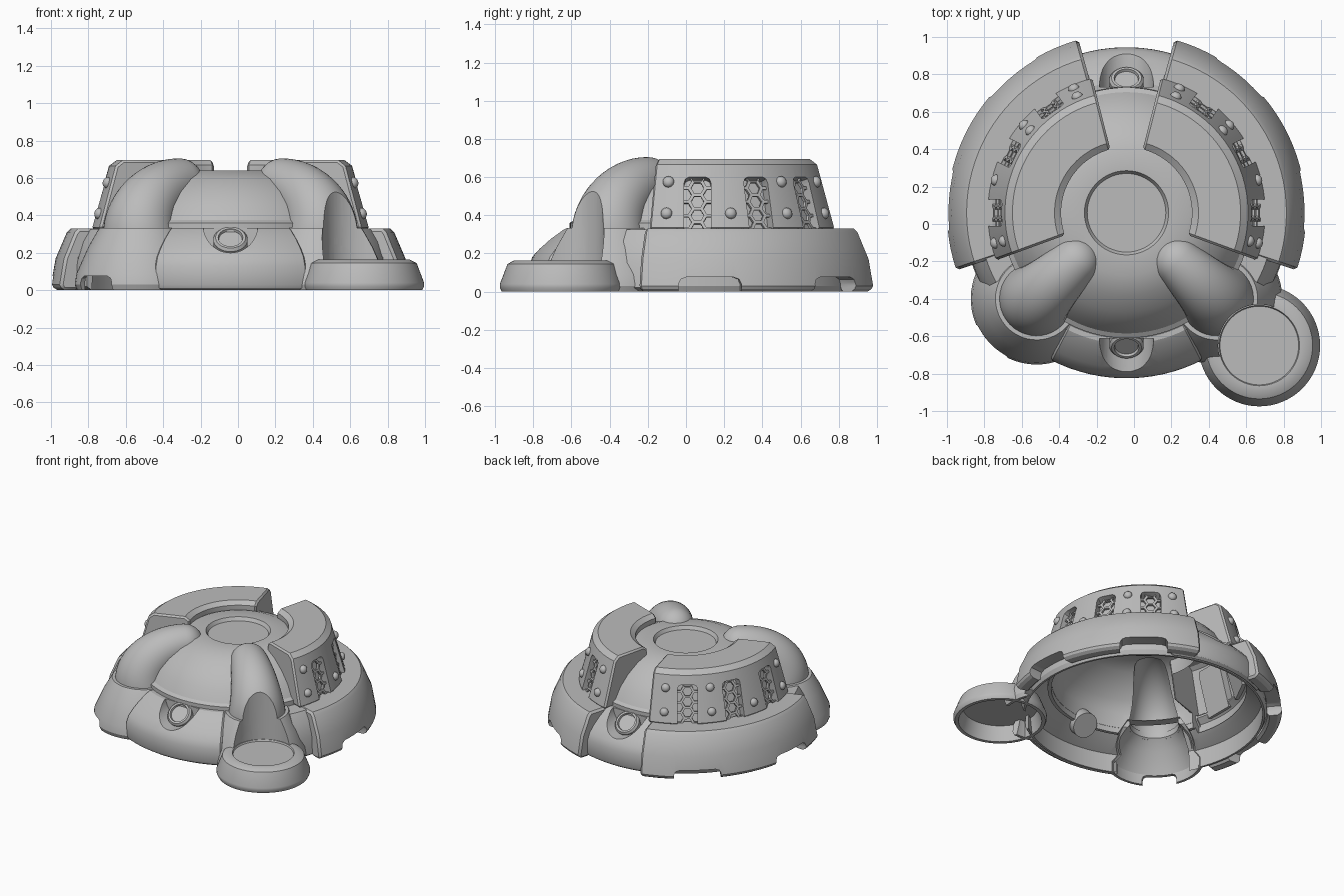
import bpy, bmesh
from math import sin, cos, pi, radians, sqrt
from mathutils import Matrix

if "Cube" in bpy.data.objects:
    bpy.data.objects.remove(bpy.data.objects["Cube"])

# Single matte grey for every part
grey = bpy.data.materials.new("plain_grey")
grey.use_nodes = True
grey.diffuse_color = (0.5, 0.5, 0.5, 1)
grey.node_tree.nodes["Principled BSDF"].inputs["Base Color"].default_value = (0.5, 0.5, 0.5, 1)

CENTRE = Matrix.Translation((-0.04, 0.06, 0))
FOOT = Matrix.Translation((0.67, -0.65, 0))
parts = []


def finish(name, bm, matrix=CENTRE, keep=True):
    bmesh.ops.remove_doubles(bm, verts=bm.verts, dist=1e-5)
    bmesh.ops.recalc_face_normals(bm, faces=bm.faces)
    mesh = bpy.data.meshes.new(name)
    bm.to_mesh(mesh)
    bm.free()
    mesh.materials.append(grey)
    ob = bpy.data.objects.new(name, mesh)
    ob.matrix_world = matrix
    bpy.context.collection.objects.link(ob)
    if keep:
        parts.append(ob)
    return ob


def skin(bm, rings, wrap):
    # Join neighbouring closed loops with quads, capping the ends if open
    n = len(rings[0])
    pairs = list(zip(rings, rings[1:])) + ([(rings[-1], rings[0])] if wrap else [])
    for a, b in pairs:
        for i in range(n):
            j = (i + 1) % n
            bm.faces.new((a[i], a[j], b[j], b[i]))
    if not wrap:
        bm.faces.new(rings[0])
        bm.faces.new(rings[-1])


def lathe(name, profile, start=0, end=360, matrix=CENTRE, steps=96, keep=True):
    bm = bmesh.new()
    full = end - start == 360
    count = steps if full else max(4, round(steps * (end - start) / 360))
    rings = []
    for k in range(count if full else count + 1):
        a = radians(start + (end - start) * k / count)
        rings.append([bm.verts.new((r * cos(a), r * sin(a), z)) for r, z in profile])
    skin(bm, rings, full)
    return finish(name, bm, matrix, keep)


def frame(angle, r, z, tilt):
    # Local x runs along the rim, y up the slope, z outward
    axes = Matrix(((0, 0, 1, 0), (1, 0, 0, 0), (0, 1, 0, 0), (0, 0, 0, 1)))
    return (CENTRE @ Matrix.Rotation(radians(angle), 4, 'Z') @ Matrix.Translation((r, 0, z))
            @ Matrix.Rotation(radians(-tilt), 4, 'Y') @ axes)


def prism(name, half, low, shoulder, top, chamfer, depth, out, matrix, keep=False):
    bm = bmesh.new()
    right = [(half, low), (half, shoulder), (half - chamfer * .3, top - (top - shoulder) * .3), (half - chamfer, top)]
    outline = right + [(-x, y) for x, y in reversed(right)]
    skin(bm, [[bm.verts.new((x, y, w)) for x, y in outline] for w in (-depth, out)], False)
    return finish(name, bm, matrix, keep)


def apply(ob, mod):
    with bpy.context.temp_override(object=ob, active_object=ob):
        bpy.ops.object.modifier_apply(modifier=mod.name)


def cut(targets, cutter):
    bpy.context.view_layer.update()
    for ob in targets:
        mod = ob.modifiers.new("cut", 'BOOLEAN')
        mod.operation, mod.solver, mod.object = 'DIFFERENCE', 'EXACT', cutter
        apply(ob, mod)
    bpy.data.objects.remove(cutter)


def bevel(ob, width):
    mod = ob.modifiers.new("bevel", 'BEVEL')
    mod.width, mod.segments = width, 1
    mod.limit_method, mod.angle_limit = 'ANGLE', radians(60)
    apply(ob, mod)


def duct(name, angle, wall=0.0, keep=True):
    # Tapered elbow pipe that rises from the pod and sinks into the dome
    bm = bmesh.new()
    path = [(0.665, 0.28 - wall, 0, 0.2)]
    for k in range(17):
        t = pi / 2 * k / 16
        rad = 0.2 - 0.07 * (k / 16) ** 1.25
        path.append((0.38 + (0.485 - rad) * cos(t), 0.305 + (0.40 - rad) * sin(t), t, rad))
    path += [(0.38 - (0.13 - wall) * sin(p), 0.575, pi / 2, wall + (0.13 - wall) * cos(p))
             for p in (pi / 2 * k / 8 for k in range(1, 8))]
    rings = []
    for r, z, t, size in path:
        size -= wall
        loop = [2 * pi * k / 40 for k in range(40)]
        rings.append([bm.verts.new((r + size * cos(a) * cos(t), size * sin(a),
                                    z + size * cos(a) * sin(t))) for a in loop])
    skin(bm, rings, False)
    return finish(name, bm, CENTRE @ Matrix.Rotation(radians(angle), 4, 'Z'), keep)


def grille(name, matrix):
    # Honeycomb of open hexagons set behind a vent slot
    bm = bmesh.new()
    size = 0.043
    for col in (-1, 0, 1):
        for row in range(5):
            cx, cy = 1.5 * size * col, sqrt(3) * size * (row + col % 2 / 2)
            if cy > 0.27:
                continue
            loops = [[bm.verts.new((cx + s * cos(k * pi / 3), cy + s * sin(k * pi / 3), w))
                      for k in range(6)]
                     for s, w in ((size, -0.04), (size, -0.025), (size * 0.78, -0.025), (size * 0.78, -0.04))]
            skin(bm, loops, True)
    finish(name, bm, matrix)


# Dome shell with a shallow round recess on top
dome = lathe("dome", [(0, .615), (.21, .615), (.225, .64), (.335, .64), (.44, .595), (.53, .53),
                      (.60, .455), (.645, .375), (.67, .36), (.67, .21), (.645, .21), (.63, .36),
                      (.58, .44), (.51, .51), (.425, .575), (.33, .615), (.23, .615), (.21, .59), (0, .59)])

# Base ring with raised front and back panels, each grooved for a round port
ring = lathe("base_ring", [(.84, 0), (.855, .03), (.85, .17), (.79, .24), (.70, .325),
                           (.64, .325), (.64, .25), (.74, .18), (.825, .14), (.825, 0)])
panel_profile = [(.84, 0), (.872, 0), (.885, .03), (.884, .13), (.866, .18), (.83, .225), (.78, .275),
                 (.72, .322), (.70, .333), (.66, .333), (.66, .30), (.84, .14)]
PORT = [(0, .03), (.062, .03), (.066, .045), (.08, .045), (.092, .03), (.092, -.08), (0, -.08)]
for side, angle in (("front", 270), ("back", 90)):
    panel = lathe(side + "_panel", panel_profile, angle - 27.5, angle + 27.5)
    bevel(panel, 0.012)
    groove = [(0, 0), (.145, 0), (.145, .3), (0, .3)]
    cut([ring, panel], lathe("groove", groove, matrix=frame(angle, .672, .345, 0), steps=48, keep=False))
    lathe(side + "_port", PORT, matrix=frame(angle, .69, .25, 45), steps=40)

lower_profile = [(.945, 0), (.96, .03), (.935, .17), (.875, .31), (.855, .33), (.68, .33),
                 (.68, .30), (.845, .17), (.86, 0)]
upper_profile = [(.745, .325), (.65, .665), (.61, .695), (.385, .695), (.35, .67), (.35, .59), (.42, .325)]
hollow_profile = [(.722, .2), (.722, .33), (.63, .655), (.60, .675), (.395, .675), (.372, .655), (.372, .2)]
bracket_profile = [(.84, 0), (.87, .02), (.865, .15), (.83, .26), (.79, .325), (.68, .325), (.68, .29), (.83, .15)]
RIVET = [(.03 * cos(t), .024 * sin(t)) for t in (pi / 2 * k / 5 for k in range(6))] + [(0, -.02), (.03, -.02)]
# Hollow below the shell, used to trim ducts and pods
CAVITY = [(0, -.1), (.835, -.1), (.835, .15), (.74, .2), (.655, .27), (.655, .365), (.59, .447),
          (.52, .52), (.43, .585), (.335, .625), (0, .603)]

for side, sign in (("left", 1), ("right", -1)):
    def around(a):
        return a if sign > 0 else 180 - a

    def sector(name, profile, a, b, keep=True):
        return lathe(name, profile, *sorted((around(a), around(b))), keep=keep)

    # Armour plates over an open bay, with bottom notches, vents and rivets
    lower = sector(side + "_lower_armour", lower_profile, -18.7, 74.5)
    upper = sector(side + "_upper_armour", upper_profile, -20, 75.7)
    bevel(lower, 0.015)
    bevel(upper, 0.012)
    cut([upper, dome, ring], sector("bay", hollow_profile, -18, 73.7, False))
    sector(side + "_bracket", bracket_profile, -28, -17)
    for a in (4, 50):
        cut([lower], prism("notch", .165, -.05, .04, .075, .04, .12, .1, frame(around(a), .96, 0, 0)))
    for n, a in enumerate((0, 27, 54)):
        spot = frame(around(a), .742, .335, 16)
        box = prism(f"{side}_vent_box_{n + 1}", .11, -.045, .27, .3, .02, .08, -.012, spot, True)
        cut([upper, box], prism("slot", .07, -.004, .245, .275, .025, .065, .1, spot))
        grille(f"{side}_vent_grille_{n + 1}", spot)
    for a, heights in ((-13, (.41, .575)), (14, (.41,)), (40.5, (.41, .575)), (67, (.41, .575))):
        for z in heights:
            lathe(side + "_rivet", RIVET, matrix=frame(around(a), .745 - .28 * (z - .33), z, 16), steps=16)

    # Duct and the flared pod it stands on
    angle = around(-43.7)
    pipe = duct(side + "_duct", angle)
    pod_at = CENTRE @ Matrix.Rotation(radians(angle), 4, 'Z') @ Matrix.Translation((.665, 0, 0))
    flare = [(.34, 0), (.352, .03), (.343, .09), (.28, .23), (.232, .315), (.22, .333)]
    if side == "right":
        # Open all the way through, with a notch at the foot
        pod = lathe(side + "_pod", flare + [(.17, .333), (.17, .29), (.24, .22), (.32, .08), (.32, 0)],
                    matrix=pod_at, steps=64)
        cut([pod], prism("notch", .12, -.05, .04, .075, .03, .15, .1, frame(angle, 1.02, 0, 0)))
        cut([dome, pipe], duct("bore", angle, 0.02, False))
        bore = [(0, -.05), (.325, -.05), (.325, .08), (.25, .22), (.19, .32), (0, .32)]
        cut([ring, dome], lathe("bore", bore, matrix=pod_at, steps=64, keep=False))
    else:
        # Solid, with a round bite where the landing foot stands
        pod = lathe(side + "_pod", flare + [(0, .333), (0, .12), (.29, .12), (.32, 0)], matrix=pod_at, steps=64)
        bite = [(0, -.1), (.22, -.1), (.22, 1), (0, 1)]
        cut([pipe, pod, ring], lathe("bite", bite, matrix=FOOT, steps=64, keep=False))
    cut([pipe, pod], lathe("cavity", CAVITY, keep=False))

# Round landing foot, hollow underneath
lathe("landing_foot", [(0, .152), (.21, .152), (.215, .163), (.25, .163), (.285, .145), (.325, .04),
                       (.325, .02), (.315, 0), (.29, 0), (.26, .11), (0, .11)], matrix=FOOT, steps=64)

# Smooth the curves while keeping the hard edges
bpy.ops.object.select_all(action='DESELECT')
for ob in parts:
    ob.select_set(True)
bpy.context.view_layer.objects.active = parts[0]
bpy.ops.object.shade_smooth_by_angle(angle=radians(28))
